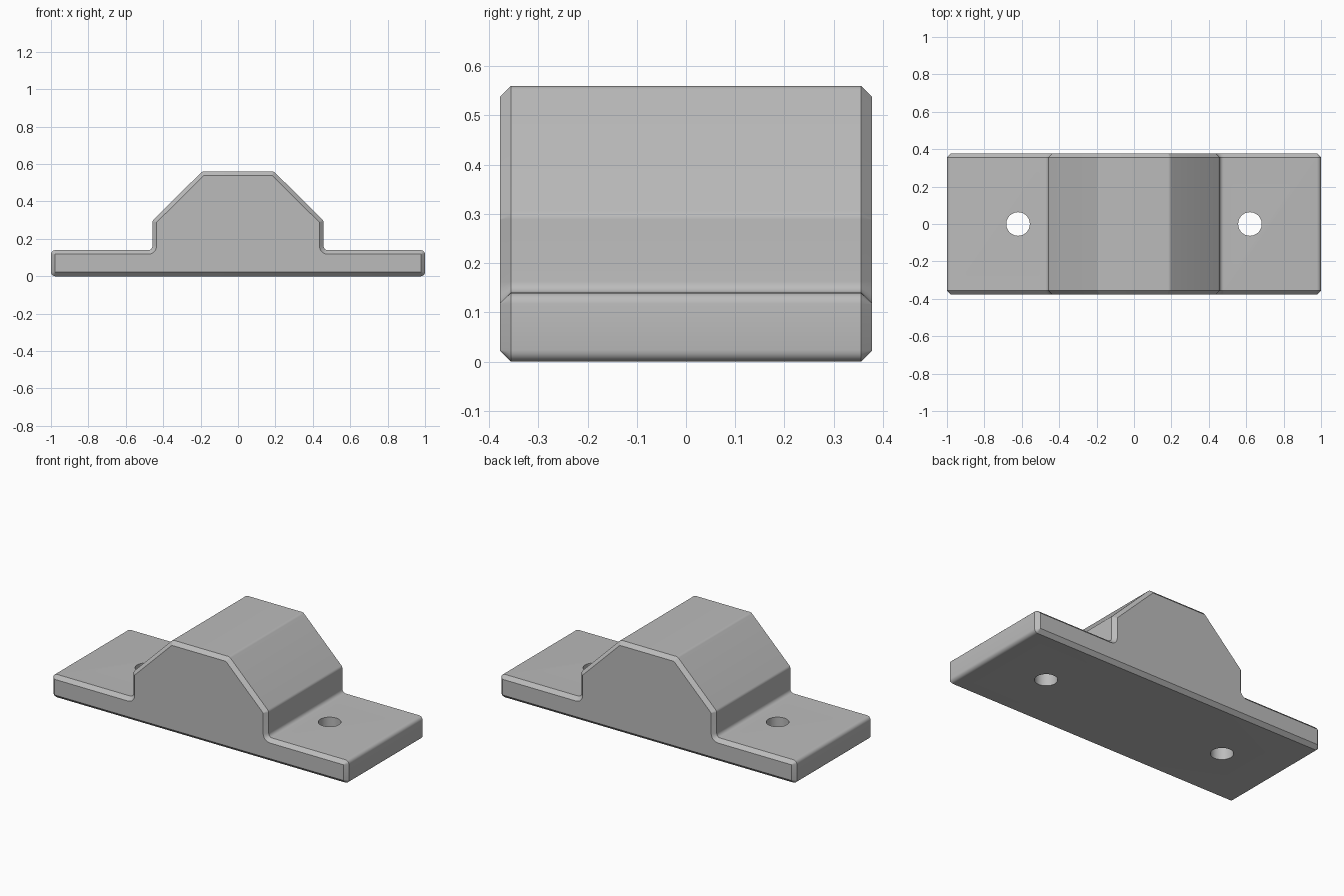
import bpy
import bmesh
import math
from mathutils import Vector

cube = bpy.data.objects.get("Cube")
if cube:
    bpy.data.objects.remove(cube, do_unlink=True)

HALF_DEPTH = 0.378
CHAMFER = 0.022
RADIUS = 0.023
STEPS = 5

grey = bpy.data.materials.new("plain grey")
grey.use_nodes = True
grey.diffuse_color = (0.5, 0.5, 0.5, 1)
grey.node_tree.nodes["Principled BSDF"].inputs["Base Color"].default_value = (0.5, 0.5, 0.5, 1)


def rounded_outline(corners, inset):
    """Round every corner of a counter-clockwise outline, then offset it inward."""
    points = []
    for i, corner in enumerate(corners):
        before = (corner - corners[i - 1]).normalized()
        after = (corners[(i + 1) % len(corners)] - corner).normalized()
        turn = math.atan2(before.x * after.y - before.y * after.x, before.dot(after))
        side = 1 if turn > 0 else -1
        normal = Vector((before.y, -before.x)) * side
        centre = corner - before * RADIUS * math.tan(abs(turn) / 2) - normal * RADIUS
        start = math.atan2(normal.y, normal.x)
        reach = RADIUS - side * inset
        for k in range(STEPS + 1):
            a = start + turn * k / STEPS
            points.append(centre + Vector((math.cos(a), math.sin(a))) * reach)
    return points


# Stepped cross-section, mirrored about the middle
half = [(1, 0), (1, 0.14), (0.457, 0.14), (0.457, 0.298), (0.192, 0.56)]
corners = [Vector(p) for p in half] + [Vector((-x, z)) for x, z in reversed(half)]

# Body lofted through four outlines: inset end, full, full, inset end
bm = bmesh.new()
edge = HALF_DEPTH - CHAMFER
loops = []
for y, inset in ((-HALF_DEPTH, CHAMFER), (-edge, 0), (edge, 0), (HALF_DEPTH, CHAMFER)):
    loops.append([bm.verts.new((p.x, y, p.y)) for p in rounded_outline(corners, inset)])
for a, b in zip(loops, loops[1:]):
    for i in range(len(a)):
        j = (i + 1) % len(a)
        bm.faces.new((a[i], a[j], b[j], b[i]))
bm.faces.new(loops[0])
bm.faces.new(loops[-1])
bmesh.ops.recalc_face_normals(bm, faces=bm.faces)
mesh = bpy.data.meshes.new("mounting_block")
bm.to_mesh(mesh)
bm.free()
mesh.materials.append(grey)
body = bpy.data.objects.new("mounting_block", mesh)
bpy.context.collection.objects.link(body)

# Bolt holes through both flanges
for side in (-1, 1):
    bpy.ops.mesh.primitive_cylinder_add(vertices=40, radius=0.063, depth=0.6,
                                        location=(side * 0.62, 0, 0.07))
    cutter = bpy.context.object
    cutter.name = "hole_cutter"
    cutter.hide_render = True
    cutter.data.materials.append(grey)
    cut = body.modifiers.new("bolt_hole", "BOOLEAN")
    cut.operation = "DIFFERENCE"
    cut.solver = "EXACT"
    cut.object = cutter
    bpy.ops.object.select_all(action="DESELECT")
    body.select_set(True)
    bpy.context.view_layer.objects.active = body
    bpy.ops.object.modifier_apply(modifier=cut.name)
    bpy.data.objects.remove(cutter, do_unlink=True)

bpy.ops.object.shade_smooth_by_angle(angle=math.radians(30))
